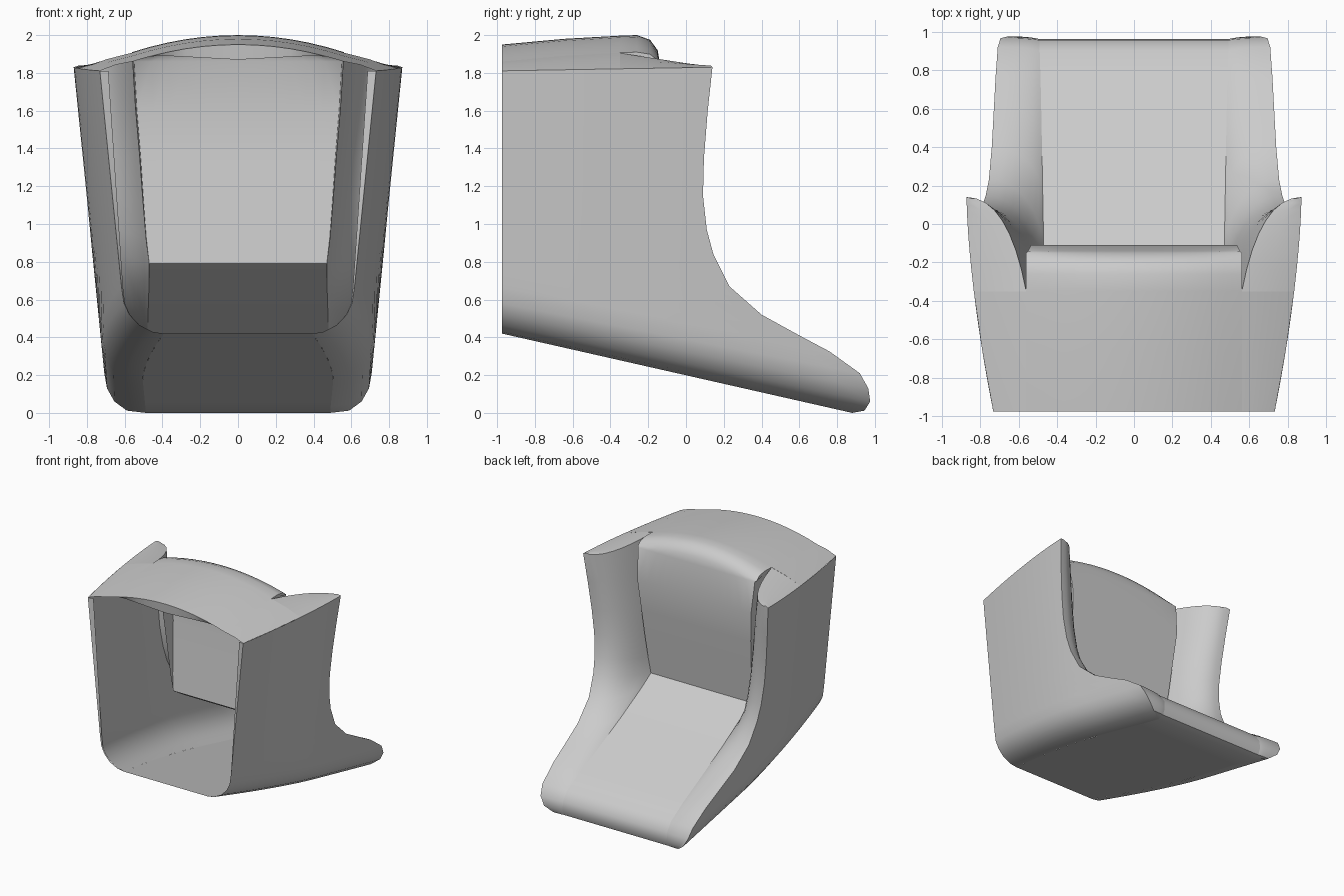
import bpy
import bmesh
import math
from mathutils import Vector

if "Cube" in bpy.data.objects:
    bpy.data.objects.remove(bpy.data.objects["Cube"], do_unlink=True)

grey = bpy.data.materials.new("plain_grey")
grey.use_nodes = True
colour = (0.6, 0.6, 0.6, 1)
grey.diffuse_color = colour
grey.node_tree.nodes["Principled BSDF"].inputs["Base Color"].default_value = colour

BACK = -0.975
CORNER = 0.2

# Stations from wing tip to toe: rim (y, z), panel seam (y, z), seam half width
STATIONS = [
    (0.14, 1.83, -0.14, 1.86, 0.55),
    (0.115, 1.6, -0.11, 1.6, 0.535),
    (0.095, 1.35, -0.135, 1.35, 0.515),
    (0.09, 1.15, -0.16, 1.12, 0.5),
    (0.11, 0.97, -0.185, 0.92, 0.485),
    (0.145, 0.84, -0.2, 0.79, 0.47),
    (0.23, 0.67, -0.07, 0.71, 0.47),
    (0.4, 0.52, 0.2, 0.56, 0.475),
    (0.6, 0.41, 0.5, 0.41, 0.48),
    (0.76, 0.325, 0.73, 0.3, 0.485),
    (0.92, 0.21, 0.9, 0.205, 0.49),
    (0.965, 0.13, 0.955, 0.13, 0.49),
    (0.975, 0.06, 0.96, 0.06, 0.49),
    (0.945, 0.012, 0.94, 0.012, 0.49),
    (0.88, 0.0, 0.88, 0.0, 0.487),
]
# Roof centre line (y, z)
ROOF = [(BACK, 1.95), (-0.65, 1.98), (-0.35, 1.997), (-0.26, 2.0),
        (-0.19, 1.975), (-0.15, 1.92)]
ROOF_EDGE = 0.56
ROOF_DROP = 0.09


def floor_z(y):
    return 0.42 * (0.88 - y) / (0.88 - BACK)


def hull_x(y, z):
    """Half width of the outer shell, with a rounded lower corner."""
    t = max(0, (0.14 - y) / (0.14 - BACK))
    width = 0.687 - 0.137 * t ** 1.6 + 0.1 * z
    d = min(1, max(0, (z - floor_z(y)) / CORNER))
    return width - CORNER * (1 - math.sqrt(1 - (1 - d) ** 2))


def hull_point(station, u):
    y, z = station[:2]
    back_z = 0.42 + 0.76 * z
    yy = BACK + (y - BACK) * u
    zz = back_z + (z - back_z) * u
    return Vector((hull_x(yy, zz), yy, zz))


def inner_seam(station):
    """Where the inner wing meets the side of the backrest."""
    y, z, x = station[2:]
    t = max(0, (z - 0.79) / (1.86 - 0.79))
    return Vector((x + 0.01 * t, y - 0.21 * t, z + 0.045 * t ** 4))


def inner_row(station, steps=8):
    """Curved wing section from the outer rim inward to the seam."""
    rim, seam = hull_point(station, 1), inner_seam(station)
    control = Vector((seam.x + 0.3 * (rim.x - seam.x), rim.y, rim.z))
    row = []
    for i in range(steps + 1):
        t = i / steps
        row.append(rim * (1 - t) ** 2 + control * 2 * t * (1 - t) + seam * t * t)
    return row


def add_grid(bm, rows):
    verts = [[bm.verts.new(p) for p in row] for row in rows]
    for a, b in zip(verts, verts[1:]):
        for i in range(len(a) - 1):
            bm.faces.new((a[i], a[i + 1], b[i + 1], b[i]))


def finish(bm, name, angle):
    bmesh.ops.remove_doubles(bm, verts=bm.verts, dist=0.0008)
    bmesh.ops.recalc_face_normals(bm, faces=bm.faces)
    mesh = bpy.data.meshes.new(name)
    bm.to_mesh(mesh)
    bm.free()
    mesh.materials.append(grey)
    obj = bpy.data.objects.new(name, mesh)
    bpy.context.collection.objects.link(obj)
    bpy.ops.object.select_all(action="DESELECT")
    obj.select_set(True)
    bpy.context.view_layer.objects.active = obj
    bpy.ops.object.shade_smooth_by_angle(angle=math.radians(angle))
    mirror = obj.modifiers.new("mirror", "MIRROR")
    mirror.merge_threshold = 0.001
    return obj


# Outer shell, wing fronts and inner wing faces in one skin
bm = bmesh.new()
add_grid(bm, [[hull_point(s, i / 12) for i in range(13)] + inner_row(s)[1:]
              for s in STATIONS])

# Wing tops and roof sides
tip_row = inner_row(STATIONS[0])
inside = [Vector((ROOF_EDGE, y, z - ROOF_DROP)) for y, z in ROOF[:3]]
inside += tip_row[::-1]
cap = []
for p in inside:
    outer = hull_point(STATIONS[0], (p.y - BACK) / (0.14 - BACK))
    middle = (p + outer) / 2 + Vector((0, 0, 0.008))
    cap.append([p, middle if p.x < outer.x - 0.01 else p, outer])
add_grid(bm, cap)

# Narrow flange round the rear opening
flange = []
for s in STATIONS:
    p = hull_point(s, 0)
    width = 0.045 * max(0, (p.z - 0.42) / 1.4)
    flange.append([p, p + Vector((-width, 0.012, 0))])
add_grid(bm, flange)
finish(bm, "outer_shell_and_wings", 40)

# Central ribbon: roof, backrest, seat, toe and underside
bm = bmesh.new()
columns = [i / 6 for i in range(7)]
ribbon = []
for i, (y, z) in enumerate(ROOF):
    drop = ROOF_DROP * (1 if i < 4 else 0.85 if i == 4 else 0.6)
    ribbon.append([(ROOF_EDGE * f, y, z - drop * f * f) for f in columns])
for s in STATIONS:
    ribbon.append([(s[4] * f, s[2], s[3]) for f in columns])
for i in range(1, 9):
    y = 0.88 + (BACK - 0.88) * i / 8
    z = floor_z(y)
    ribbon.append([(hull_x(y, z) * f, y, z) for f in columns])
add_grid(bm, ribbon)

# Turned-down lip at the rear of the roof
add_grid(bm, [ribbon[0],
              [(x, y + 0.008, min(z, 1.87 + 0.03 * f)) for (x, y, z), f
               in zip(ribbon[0], columns)]])
finish(bm, "roof_back_and_seat_panel", 40)

# Sides of the backrest, closing the notch beside each wing
bm = bmesh.new()
notch = inner_seam(STATIONS[0])
sides = [[row[-1], notch] for row in ribbon[2:len(ROOF)]]
sides += [[(s[4], s[2], s[3]), inner_seam(s)] for s in STATIONS[:6]]
add_grid(bm, sides)
finish(bm, "backrest_sides", 40)
